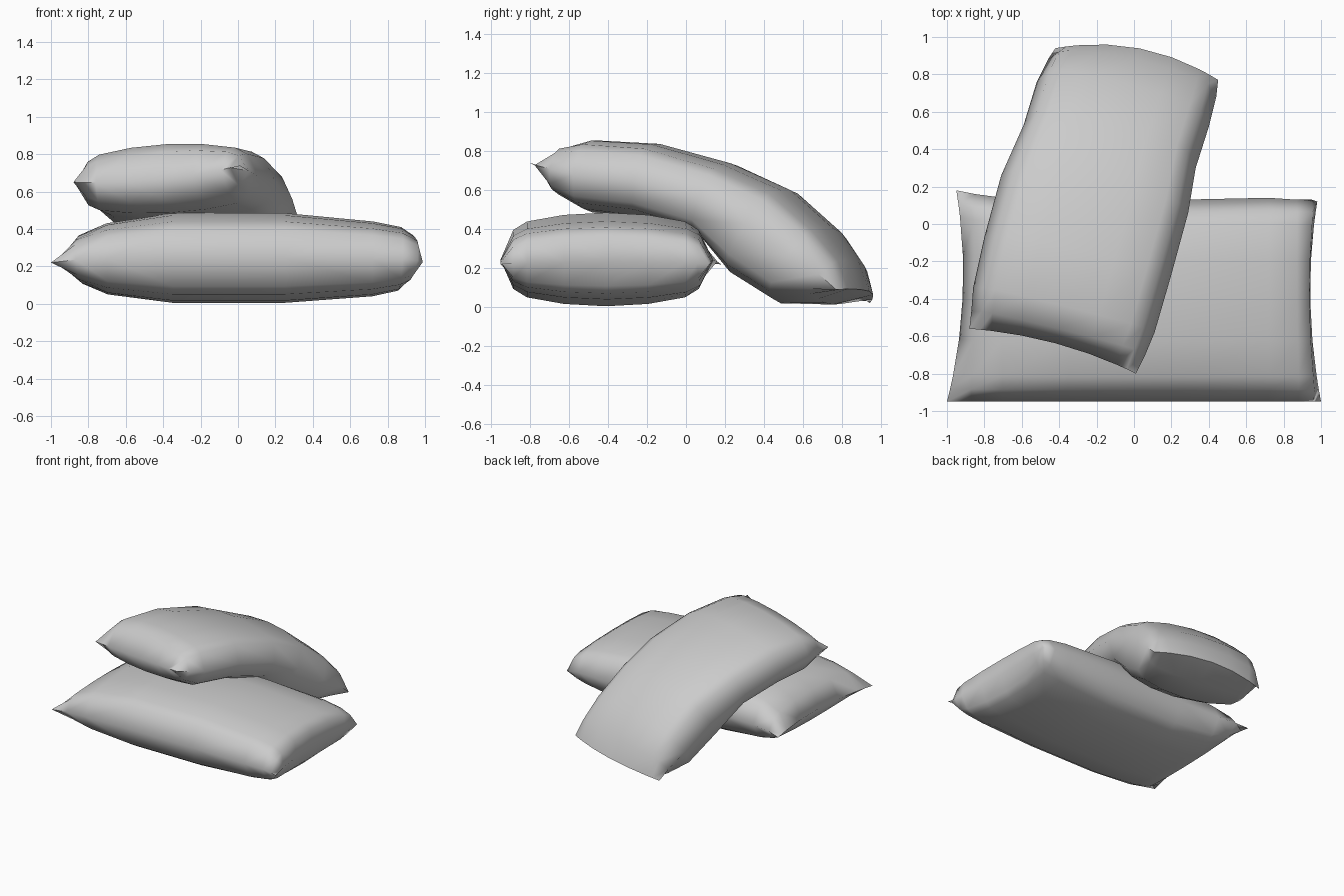
import bpy
import bmesh
import math
from mathutils import Vector

default_cube = bpy.data.objects.get("Cube")
if default_cube:
    bpy.data.objects.remove(default_cube, do_unlink=True)

# Plain grey cloth
cloth = bpy.data.materials.new("grey cloth")
cloth.use_nodes = True
cloth.diffuse_color = (0.6, 0.6, 0.6, 1)
cloth.node_tree.nodes["Principled BSDF"].inputs["Base Color"].default_value = cloth.diffuse_color

# Cross-section of a stuffed cushion: position across, share of the full thickness
half_section = [(0.4, 0.95), (0.75, 0.81), (0.88, 0.63), (1, 0)]
section = [(-v, f) for v, f in reversed(half_section)] + [(0, 1)] + half_section


def build_pillow(name, rows):
    """Each row: two opposite seam points, thickness above and below, seam bow and lift."""
    bm = bmesh.new()
    mids = [(Vector(row[0]) + Vector(row[1])) / 2 for row in rows]
    last = len(rows) - 1
    upper, lower = [], []
    for i, (a, b, up, down, bow, lift) in enumerate(rows):
        a, b = Vector(a), Vector(b)
        along = (mids[min(i + 1, last)] - mids[max(i - 1, 0)]).normalized()
        normal = along.cross(b - a).normalized()
        if normal.z < 0:
            normal.negate()
        top, bottom = [], []
        for v, share in section:
            bend = (along * bow + normal * lift) * (1 - v * v)
            seam = a.lerp(b, (v + 1) / 2) + bend
            vert = bm.verts.new(seam + normal * up * share)
            top.append(vert)
            on_seam = up * share == 0
            bottom.append(vert if on_seam else bm.verts.new(seam - normal * down * share))
        upper.append(top)
        lower.append(bottom)
    # Skin both sides between neighbouring rows
    for sheet in (upper, lower):
        for r, s in zip(sheet, sheet[1:]):
            for k in range(len(section) - 1):
                bm.faces.new((r[k], r[k + 1], s[k + 1], s[k]))
    bmesh.ops.recalc_face_normals(bm, faces=bm.faces)
    mesh = bpy.data.meshes.new(name)
    bm.to_mesh(mesh)
    bm.free()
    mesh.materials.append(cloth)
    obj = bpy.data.objects.new(name, mesh)
    bpy.context.collection.objects.link(obj)
    bpy.ops.object.select_all(action="DESELECT")
    obj.select_set(True)
    bpy.context.view_layer.objects.active = obj
    bpy.ops.object.shade_smooth_by_angle(angle=math.radians(70))


# Lower pillow lies flat: front x, back x, back y, seam height, half thickness, bow
flat_rows = [
    (-1, -0.95, 0.18, 0.22, 0, 0.06),
    (-0.87, -0.85, 0.16, 0.235, 0.13, 0.02),
    (-0.7, -0.7, 0.14, 0.24, 0.19, 0),
    (-0.35, -0.35, 0.13, 0.245, 0.24, 0),
    (0.25, 0.25, 0.13, 0.245, 0.24, 0),
    (0.72, 0.72, 0.14, 0.24, 0.2, 0),
    (0.88, 0.87, 0.13, 0.24, 0.17, -0.01),
    (0.96, 0.95, 0.13, 0.23, 0.13, -0.04),
    (1, 0.98, 0.12, 0.22, 0, -0.05),
]
build_pillow("lower_pillow", [
    ((front_x, -0.95, z), (back_x, back_y, z), half, half, bow, 0)
    for front_x, back_x, back_y, z, half, bow in flat_rows
])

# Upper pillow drapes over the lower one, bends down and rests on the floor
build_pillow("upper_pillow", [
    ((-0.88, -0.56, 0.65), (0.01, -0.8, 0.74), 0, 0, 0.05, -0.02),
    ((-0.87, -0.47, 0.64), (0.06, -0.7, 0.71), 0.14, 0.12, 0, 0),
    ((-0.86, -0.34, 0.63), (0.11, -0.58, 0.68), 0.2, 0.17, 0, 0),
    ((-0.8, -0.07, 0.61), (0.2, -0.27, 0.65), 0.21, 0.18, 0, 0),
    ((-0.71, 0.26, 0.54), (0.29, 0.06, 0.56), 0.2, 0.19, 0, 0),
    ((-0.59, 0.53, 0.38), (0.33, 0.3, 0.43), 0.23, 0.29, 0, 0),
    ((-0.52, 0.76, 0.21), (0.4, 0.52, 0.27), 0.2, 0.27, 0, 0),
    ((-0.46, 0.88, 0.1), (0.44, 0.68, 0.17), 0.12, 0.15, 0.02, 0.02),
    ((-0.42, 0.94, 0.02), (0.45, 0.77, 0.09), 0, 0, 0.04, 0.08),
])
